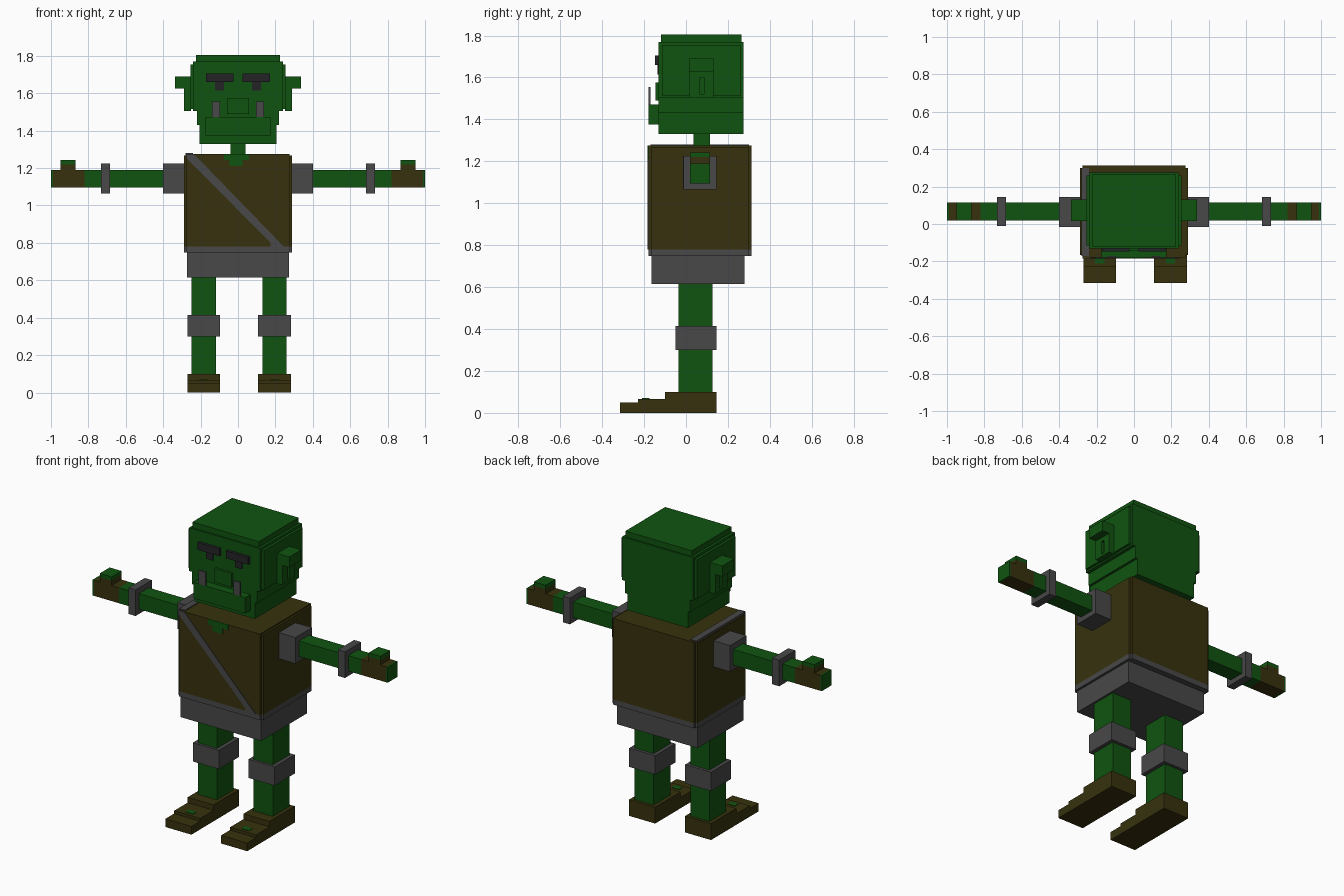
import bpy, bmesh

if "Cube" in bpy.data.objects:
    bpy.data.objects.remove(bpy.data.objects["Cube"])


def material(name, rgb):
    m = bpy.data.materials.new(name)
    m.diffuse_color = (*rgb, 1)
    m.use_nodes = True
    m.node_tree.nodes["Principled BSDF"].inputs["Base Color"].default_value = m.diffuse_color
    return m


GREEN = material("green skin", (0.005, 0.088, 0.005))
BROWN = material("brown leather", (0.038, 0.031, 0.004))
GREY = material("grey metal", (0.065, 0.065, 0.065))
BLACK = material("black eyes", (0.017, 0.017, 0.02))


def build(name, mat, bm):
    bmesh.ops.recalc_face_normals(bm, faces=bm.faces)
    me = bpy.data.meshes.new(name)
    bm.to_mesh(me)
    bm.free()
    me.materials.append(mat)
    ob = bpy.data.objects.new(name, me)
    bpy.context.collection.objects.link(ob)
    return ob


def box(name, mat, x, y, z):
    bm = bmesh.new()
    bmesh.ops.create_cube(bm, size=1)
    for v in bm.verts:
        v.co = [r[0] if c < 0 else r[1] for c, r in zip(v.co, (x, y, z))]
    return build(name, mat, bm)


def prism(name, mat, pts, axis, lo, hi):
    """Extrude a 2D outline along x (outline y,z) or y (outline x,z)."""
    bm = bmesh.new()
    place = (lambda a, b, d: (d, a, b)) if axis == "x" else (lambda a, b, d: (a, d, b))
    face = bm.faces.new([bm.verts.new(place(a, b, lo)) for a, b in pts])
    new = bmesh.ops.extrude_face_region(bm, geom=[face])["geom"]
    off = (hi - lo, 0, 0) if axis == "x" else (0, hi - lo, 0)
    bmesh.ops.translate(bm, vec=off, verts=[v for v in new if isinstance(v, bmesh.types.BMVert)])
    return build(name, mat, bm)


def side(s, a, b):
    return tuple(sorted((s * a, s * b)))


# Head
box("head_crown", GREEN, (-.225, .225), (-.12, .265), (1.75, 1.805))
box("head_upper", GREEN, (-.24, .24), (-.13, .275), (1.505, 1.77))
box("head_lower", GREEN, (-.22, .22), (-.13, .275), (1.43, 1.505))
box("head_base", GREEN, (-.205, .205), (-.13, .275), (1.33, 1.43))
box("head_side_plates", GREEN, (-.255, .255), (-.115, .26), (1.515, 1.755))
box("jaw", GREEN, (-.175, .175), (-.18, -.13), (1.375, 1.472))
box("nose", GREEN, (-.058, .058), (-.145, -.13), (1.49, 1.575))
box("neck", GREEN, (-.04, .04), (.035, .115), (1.27, 1.34))

# Eyes, tusks and ears
for s, n in ((-1, "left"), (1, "right")):
    box(f"{n}_brow", BLACK, side(s, .023, .172), (-.148, -.13), (1.66, 1.705))
    box(f"{n}_eye", BLACK, side(s, .075, .122), (-.137, -.13), (1.615, 1.66))
    box(f"{n}_tusk", GREY, side(s, .095, .14), (-.18, -.17), (1.47, 1.555))
    box(f"{n}_ear_top", GREEN, side(s, .25, .29), (.015, .13), (1.60, 1.69))
    box(f"{n}_ear_tip", GREEN, side(s, .29, .337), (.015, .13), (1.625, 1.69))
    prism(f"{n}_ear_base", GREEN,
          [(.015, 1.505), (.13, 1.505), (.13, 1.60), (.085, 1.60), (.085, 1.52),
           (.065, 1.52), (.065, 1.60), (.015, 1.60)], "x", *side(s, .25, .29))

# Tunic, belt and skirt
box("tunic", BROWN, (-.275, .275), (-.18, .313), (.78, 1.275))
box("tunic_sides", BROWN, (-.288, .288), (-.165, .30), (.78, 1.268))
box("belt", GREY, (-.275, .275), (-.18, .313), (.748, .78))
box("belt_sides", GREY, (-.288, .288), (-.165, .30), (.748, .78))
box("skirt", GREY, (-.273, .273), (-.165, .278), (.615, .75))

# Open collar and shoulder strap
prism("collar_opening", GREEN,
      [(-.075, 1.276), (-.075, 1.243), (-.045, 1.243), (-.045, 1.21), (.025, 1.21),
       (.025, 1.243), (.06, 1.243), (.06, 1.276)], "y", -.184, -.178)
prism("chest_strap", GREY,
      [(-.275, 1.275), (-.275, 1.252), (.175, .80), (.175, .78), (.245, .78), (-.235, 1.275)],
      "y", -.184, -.178)
box("top_strap", GREY, (-.28, -.24), (-.17, .30), (1.265, 1.28))

# Arms
for s, n in ((-1, "left"), (1, "right")):
    y = (.02, .115)
    box(f"{n}_shoulder_guard", GREY, side(s, .28, .40), (-.015, .145), (1.065, 1.225))
    box(f"{n}_arm", GREEN, side(s, .39, .82), y, (1.095, 1.19))
    box(f"{n}_wristband", GREY, side(s, .685, .733), (-.012, .145), (1.065, 1.225))
    box(f"{n}_glove", BROWN, side(s, .82, .99), y, (1.095, 1.19))
    box(f"{n}_fingertips", GREEN, side(s, .99, 1.0), y, (1.095, 1.19))
    box(f"{n}_thumb", BROWN, side(s, .87, .95), y, (1.19, 1.22))
    box(f"{n}_thumb_tip", GREEN, side(s, .87, .95), y, (1.22, 1.243))

# Legs and sandals
for c, n in ((-.183, "left"), (.195, "right")):
    box(f"{n}_leg", GREEN, (c - .065, c + .065), (-.035, .127), (.09, .62))
    box(f"{n}_kneeband", GREY, (c - .088, c + .088), (-.05, .145), (.30, .415))
    prism(f"{n}_sandal", BROWN,
          [(-.315, 0), (.145, 0), (.145, .10), (-.10, .10), (-.10, .067), (-.23, .067),
           (-.23, .05), (-.315, .05)], "x", c - .088, c + .088)
    box(f"{n}_bare_foot", GREEN, (c - .025, c + .025), (-.21, -.175), (.064, .07))
